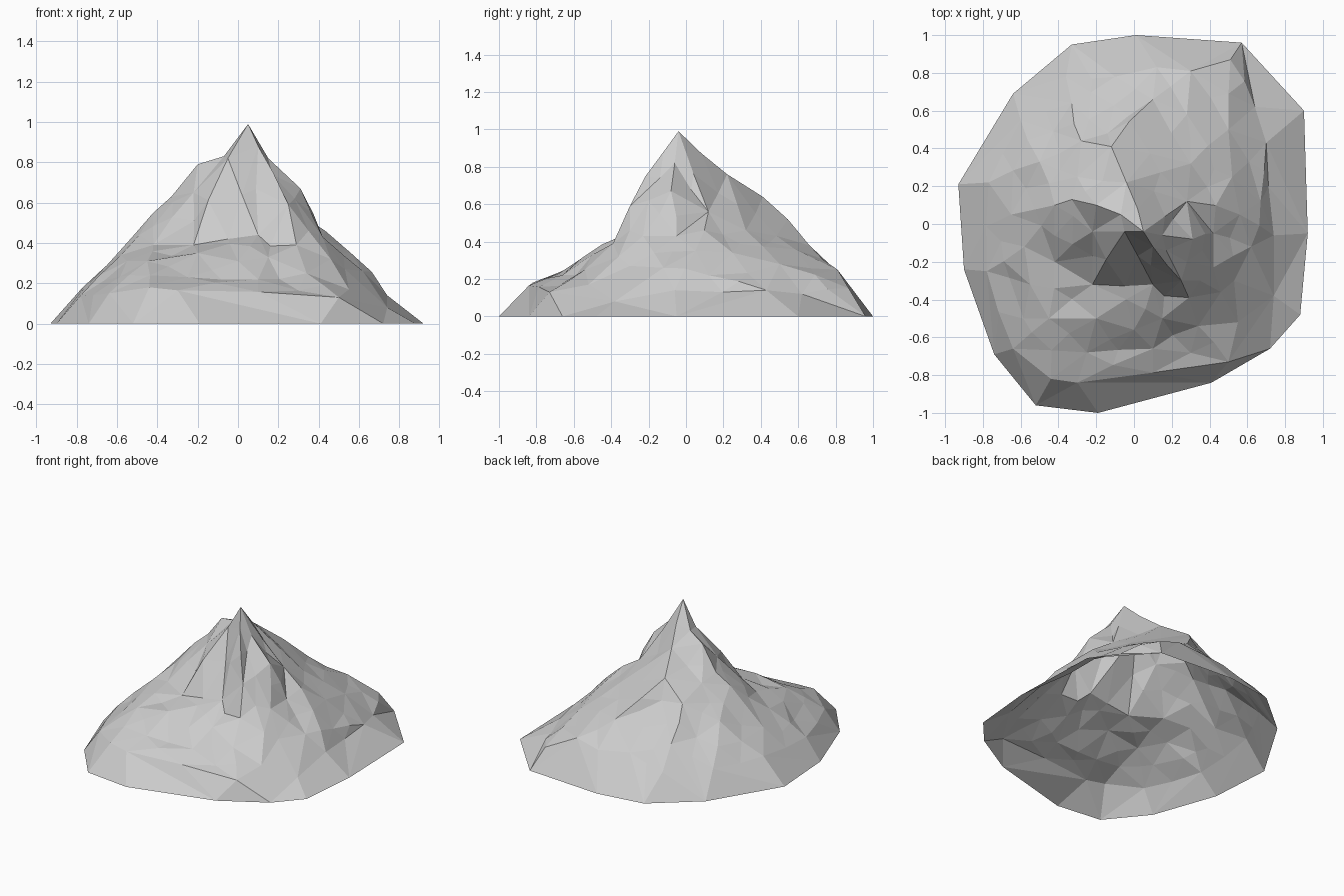
import bpy
import bmesh
import random
from mathutils import Vector
from mathutils.geometry import delaunay_2d_cdt

random.seed(4)
cube = bpy.data.objects.get("Cube")
if cube:
    bpy.data.objects.remove(cube, do_unlink=True)

# Rock material
rock = bpy.data.materials.new("grey rock")
rock.use_nodes = True
colour = (0.6, 0.6, 0.6, 1)
rock.diffuse_color = colour
rock.node_tree.nodes["Principled BSDF"].inputs["Base Color"].default_value = colour

# Ground outline, counter-clockwise
ground_rim = [(.01, 1), (-.33, .95), (-.64, .69), (-.93, .21), (-.9, -.24),
              (-.74, -.69), (-.52, -.96), (-.19, -1), (.41, -.84), (.72, -.66),
              (.88, -.48), (.92, -.05), (.9, .6), (.57, .96)]

# Lower ledges, where the steep skirt meets the slopes
front_ledge = [(-.64, -.66, .15), (-.44, -.82, .18), (-.3, -.84, .165),
               (.5, -.73, .13), (.74, -.38, .08)]
side_ledge = [(.74, -.38, .08), (.74, -.06, .14), (.7, .43, .14), (.64, .62, .12),
              (.51, .87, .15), (.3, .81, .25)]
west_ledge = [(-.78, -.25, .14), (-.77, .22, .18), (-.6, .55, .17)]

# Main ridges running down from the summit
north_ridge = [(.05, -.04, .99), (-.04, .22, .76), (-.12, .41, .64), (-.14, .48, .51)]
west_ridge = [(.05, -.04, .99), (-.07, .05, .83), (-.2, .1, .79),
              (-.33, .13, .63), (-.42, .1, .55), (-.65, .05, .29)]
east_ridge = [(.05, -.04, .99), (.15, -.06, .82), (.31, -.08, .67),
              (.42, -.05, .43), (.56, .05, .35)]
south_spur = [(.05, -.04, .99), (.1, -.12, .88), (.25, -.3, .59), (.29, -.39, .39)]

# Front cliff edges, and the broken gully on its east side
cliff_foot = [(-.42, -.2, .39), (-.22, -.32, .39), (.1, -.32, .44),
              (.16, -.38, .385), (.29, -.39, .39)]
cliff_top = [(-.22, -.04, .65), (-.05, -.04, .82), (.05, -.04, .99)]
gully = [(.17, -.14, .74), (.28, -.2, .62), (.35, -.3, .46), (.46, -.36, .32)]

# Bumpy shelf below the cliff
front_shelf = [(-.55, -.32, .31), (-.45, -.5, .31), (-.2, -.5, .35),
               (0, -.56, .31), (.15, -.5, .33), (.1, -.66, .22),
               (-.25, -.68, .23), (.34, -.54, .25)]

# Side and back slopes
east_slope = [(.42, -.23, .43), (.53, -.3, .27), (.55, -.52, .17),
              (.62, -.12, .26), (.67, .12, .22), (.28, .12, .56),
              (.3, .32, .46), (.52, .25, .34), (.5, .5, .28), (.28, .58, .36)]
back_slope = [(-.28, .44, .51), (-.5, .33, .4), (-.33, .64, .31),
              (-.1, .78, .24), (-.36, .78, .17), (-.3, .25, .59),
              (-.58, -.12, .34), (.12, .83, .22), (.1, .66, .38)]

features = [front_ledge, side_ledge, west_ledge, north_ridge, west_ridge,
            east_ridge, south_spur, cliff_foot, cliff_top, gully]

# Gather shared points; ridges and ledges become fixed creases
points, creases = [], []


def index_of(point):
    point = Vector(point)
    if point not in points:
        points.append(point)
    return points.index(point)


rim_ids = [index_of((x, y, 0)) for x, y in ground_rim]
creases += list(zip(rim_ids, rim_ids[1:] + rim_ids[:1]))
for path in features:
    ids = [index_of(p) for p in path]
    creases += list(zip(ids, ids[1:]))
for p in front_shelf + east_slope + back_slope:
    index_of(p)

flat, _, faces, origin, _, _ = delaunay_2d_cdt(
    [p.xy for p in points], creases, [], 0, 0.0001)

# Raise the triangulated plan into an open shell
bm = bmesh.new()
verts = [bm.verts.new((co.x, co.y, points[source[0]].z))
         for co, source in zip(flat, origin)]
for face in faces:
    bm.faces.new([verts[i] for i in face])

# Break long upper slopes into smaller uneven facets, leaving the skirt broad
long_edges = [e for e in bm.edges if e.calc_length() > 0.26
              and min(v.co.z for v in e.verts) > 0.1]
cut = bmesh.ops.subdivide_edges(bm, edges=long_edges, cuts=1)
for v in cut["geom_inner"]:
    if isinstance(v, bmesh.types.BMVert):
        v.co += Vector([random.uniform(-1, 1) for _ in range(3)]) * 0.014
bmesh.ops.triangulate(bm, faces=bm.faces[:])
bm.normal_update()

mesh = bpy.data.meshes.new("mountain")
bm.to_mesh(mesh)
bm.free()
mesh.materials.append(rock)
mountain = bpy.data.objects.new("mountain", mesh)
bpy.context.collection.objects.link(mountain)
